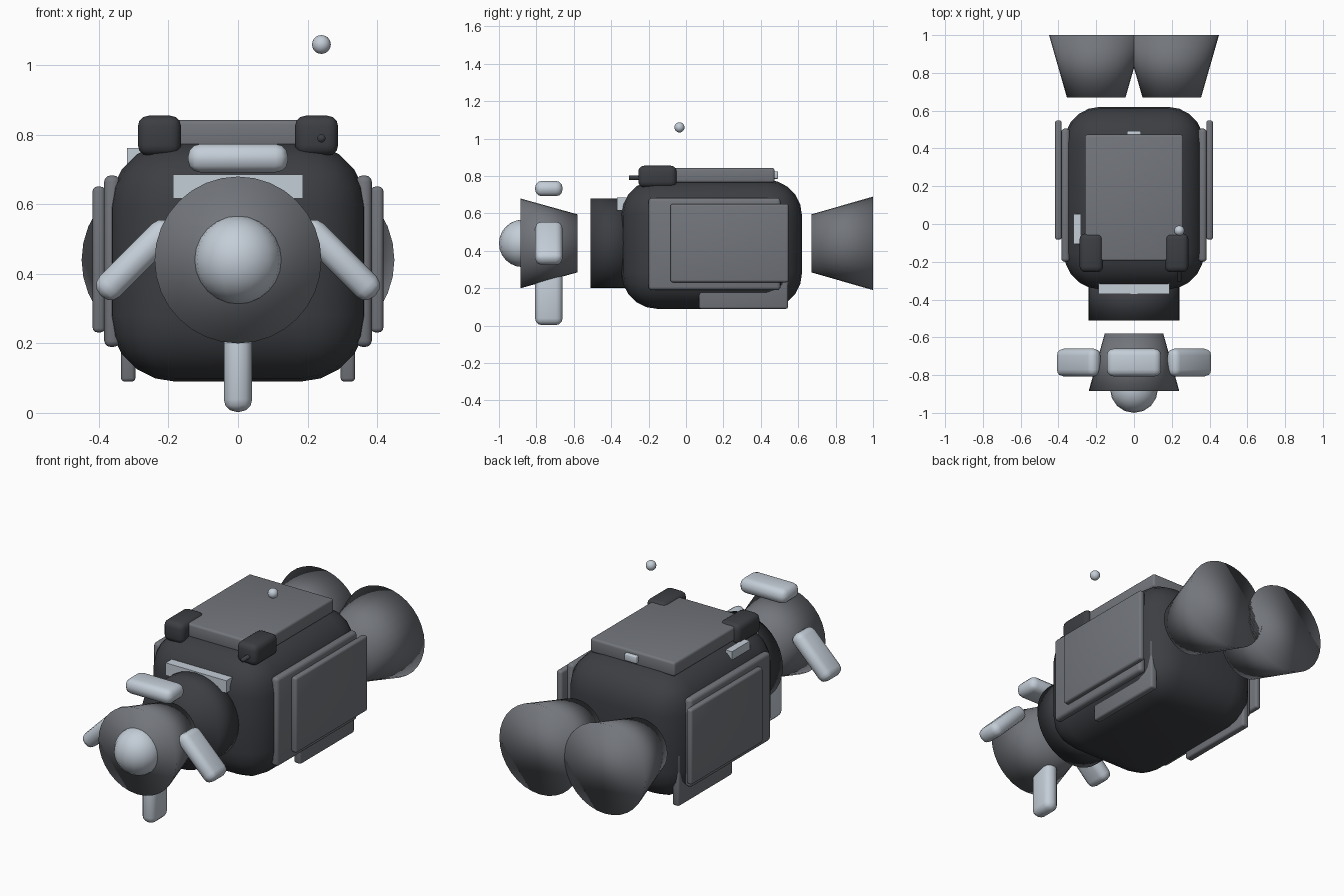
import bpy, math
from math import pi

if "Cube" in bpy.data.objects:
    bpy.data.objects.remove(bpy.data.objects["Cube"])

def material(name, rgb):
    m = bpy.data.materials.new(name)
    m.diffuse_color = (*rgb, 1)
    m.use_nodes = True
    m.node_tree.nodes["Principled BSDF"].inputs["Base Color"].default_value = m.diffuse_color
    return m

DARK = material("dark_shell", (0.045, 0.048, 0.055))
MID = material("mid_grey", (0.17, 0.18, 0.20))
LIGHT = material("light_trim", (0.55, 0.61, 0.68))
CZ = 0.44  # height of the long axis

def finish(name, mat, smooth=True):
    ob = bpy.context.object
    ob.name = name
    ob.data.materials.append(mat)
    if smooth:
        bpy.ops.object.shade_smooth()
    return ob

def box(name, mat, x, y, z, bevel=0.0, segs=3, rot=0.0):
    """Box from (min, max) ranges, optionally rounded and turned about y."""
    r = (x, y, z)
    bpy.ops.mesh.primitive_cube_add(size=1, location=[(a + b) / 2 for a, b in r],
                                    rotation=(0, rot, 0))
    bpy.context.object.scale = [b - a for a, b in r]
    bpy.ops.object.transform_apply(location=False, rotation=False, scale=True)
    ob = finish(name, mat, False)
    if bevel:
        mod = ob.modifiers.new("round", 'BEVEL')
        mod.width, mod.segments = bevel, segs
        mod.limit_method = 'NONE'
        bpy.ops.object.modifier_apply(modifier=mod.name)
        bpy.ops.object.shade_smooth_by_angle(angle=math.radians(50))
    return ob

def frustum(name, mat, x, z, y0, y1, r0, r1, verts=32):
    """Closed cone section along y, radius r0 at y0 and r1 at y1."""
    bpy.ops.mesh.primitive_cone_add(vertices=verts, radius1=r0, radius2=r1, depth=y1 - y0,
                                    location=(x, (y0 + y1) / 2, z), rotation=(-pi / 2, 0, 0))
    return finish(name, mat)

def ball(name, mat, loc, r):
    bpy.ops.mesh.primitive_uv_sphere_add(segments=16, ring_count=12, radius=r, location=loc)
    return finish(name, mat)

# Main hull and front neck
box("hull", DARK, (-0.37, 0.37), (-0.345, 0.62), (0.09, 0.78), 0.19, 5)
frustum("neck", DARK, 0, CZ, -0.51, -0.30, 0.24, 0.24)

# Front cone, nose and surrounding pads
frustum("front_cone", MID, 0, CZ, -0.885, -0.58, 0.24, 0.155)
ball("nose", LIGHT, (0, -0.873, CZ), 0.127)
for i, name in enumerate(("top_pad", "right_pad", "bottom_pad", "left_pad")):
    a = i * pi / 2
    cx, cz = 0.293 * math.sin(a), CZ + 0.293 * math.cos(a)
    tilt = (0, pi / 4, pi / 2, -pi / 4)[i]
    box(name, LIGHT, (cx - 0.144, cx + 0.144), (-0.807, -0.66),
        (cz - 0.041, cz + 0.041), 0.036, 3, tilt)

# Paired side parts
for s, side in ((-1, "left"), (1, "right")):
    def span(a, b):
        return tuple(sorted((s * a, s * b)))
    frustum(side + "_nozzle", MID, s * 0.2, CZ, 0.67, 1.0, 0.155, 0.25)
    box(side + "_inner_panel", MID, span(0.34, 0.385), (-0.20, 0.505), (0.19, 0.683), 0.018)
    box(side + "_outer_panel", MID, span(0.383, 0.418), (-0.083, 0.548), (0.232, 0.651), 0.012)
    box(side + "_skid", MID, span(0.295, 0.337), (0.07, 0.545), (0.09, 0.38), 0.01, 2)
    box(side + "_top_pod", DARK, span(0.164, 0.288), (-0.255, -0.05), (0.74, 0.855), 0.03)

# Roof plate, rod and loose ball
box("roof_plate", MID, (-0.26, 0.26), (-0.195, 0.473), (0.765, 0.843), 0.012)
frustum("rod", DARK, 0.24, 0.79, -0.305, 0.235, 0.012, 0.012, 12)
ball("rod_ball", LIGHT, (0.24, -0.035, 1.06), 0.027)

# Light strips
box("front_strip", LIGHT, (-0.187, 0.187), (-0.37, -0.307), (0.617, 0.686))
box("left_strip", LIGHT, (-0.32, -0.28), (-0.107, 0.053), (0.69, 0.762))
box("rear_latch", LIGHT, (-0.037, 0.037), (0.455, 0.492), (0.785, 0.825), 0.005, 2)
